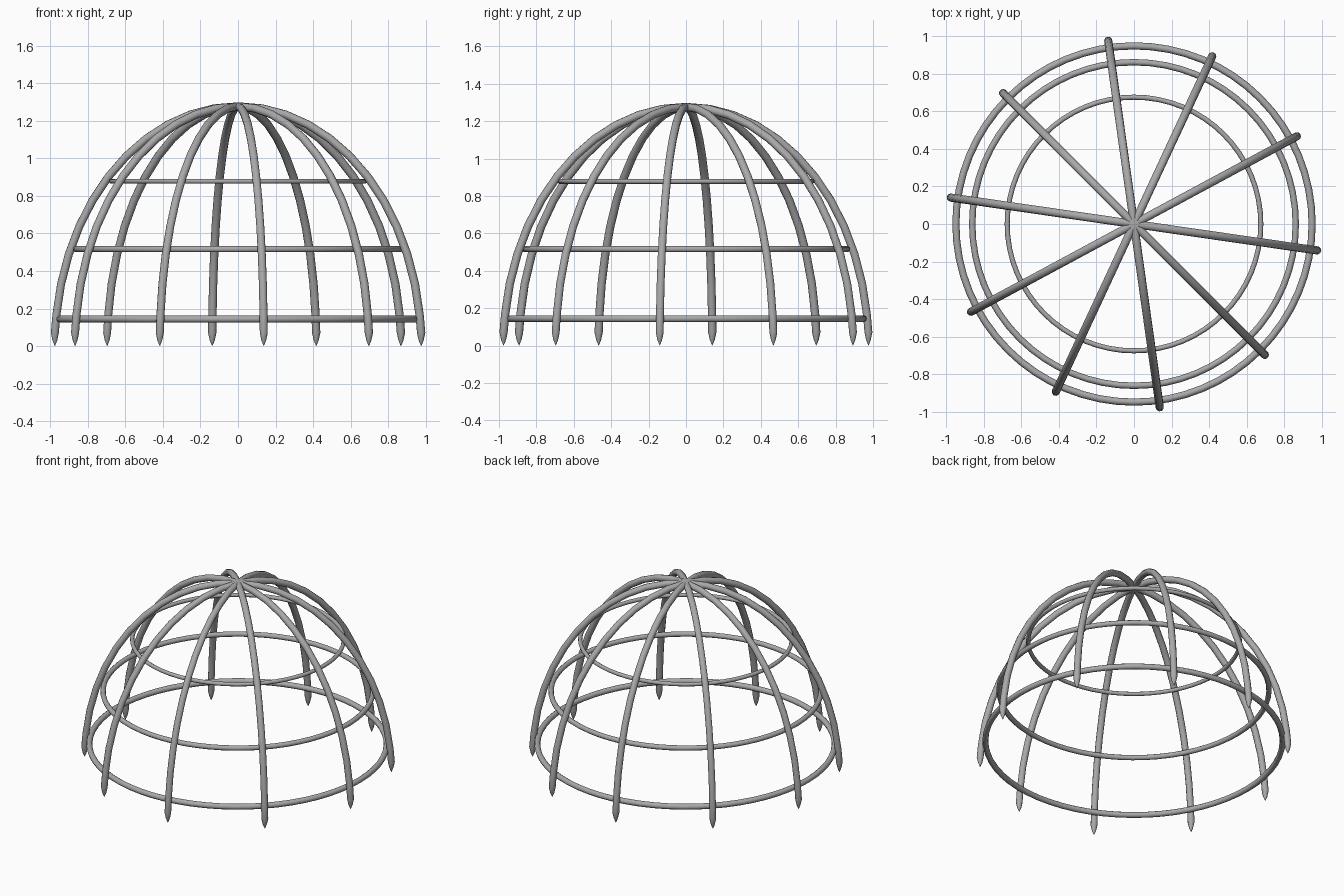
import bpy
from math import sin, cos, pi, radians

cube = bpy.data.objects.get("Cube")
if cube:
    bpy.data.objects.remove(cube, do_unlink=True)

metal = bpy.data.materials.new("grey_metal")
metal.use_nodes = True
GREY = (0.4, 0.4, 0.4, 1)
metal.diffuse_color = GREY
metal.node_tree.nodes["Principled BSDF"].inputs["Base Color"].default_value = GREY

REACH, HEIGHT, THICK = 0.985, 1.276, 0.022
STEPS = 24


def finish(obj, name):
    obj.name = name
    obj.data.materials.clear()
    obj.data.materials.append(metal)
    bpy.ops.object.shade_smooth_by_angle(angle=radians(50))


def hoop(name, angle):
    """Elliptical arch over the apex, with a sharpened foot at each end."""
    foot = [(0.0, 0.03), (0.03, 0.6), (0.07, 1.0)]      # height, thickness
    path = [(REACH, z, w) for z, w in foot]
    for i in range(1, STEPS):
        t = pi * i / STEPS
        path.append((REACH * cos(t), HEIGHT * sin(t), 1.0))
    path += [(-REACH, z, w) for z, w in reversed(foot)]

    curve = bpy.data.curves.new(name, "CURVE")
    curve.dimensions = "3D"
    curve.bevel_depth = THICK
    curve.bevel_resolution = 3
    curve.use_fill_caps = True
    spline = curve.splines.new("POLY")
    spline.points.add(len(path) - 1)
    for point, (r, z, w) in zip(spline.points, path):
        point.co = (r * cos(angle), r * sin(angle), z, 1)
        point.radius = w
    obj = bpy.data.objects.new(name, curve)
    bpy.context.collection.objects.link(obj)
    bpy.ops.object.select_all(action="DESELECT")
    obj.select_set(True)
    bpy.context.view_layer.objects.active = obj
    bpy.ops.object.convert(target="MESH")
    finish(bpy.context.object, name)


# Arched ribs crossing at the apex
for i, degrees in enumerate((-45, -8.2, 28.3, 65, 98)):
    hoop(f"arched_rib_{i + 1}", radians(degrees))

# Horizontal rings, thinner towards the top
for name, z, radius, thick in (("lower_ring", 0.144, 0.948, 0.019),
                               ("middle_ring", 0.516, 0.861, 0.017),
                               ("upper_ring", 0.878, 0.675, 0.0135)):
    bpy.ops.mesh.primitive_torus_add(major_radius=radius, minor_radius=thick,
                                     major_segments=64, minor_segments=10,
                                     location=(0, 0, z))
    finish(bpy.context.object, name)
